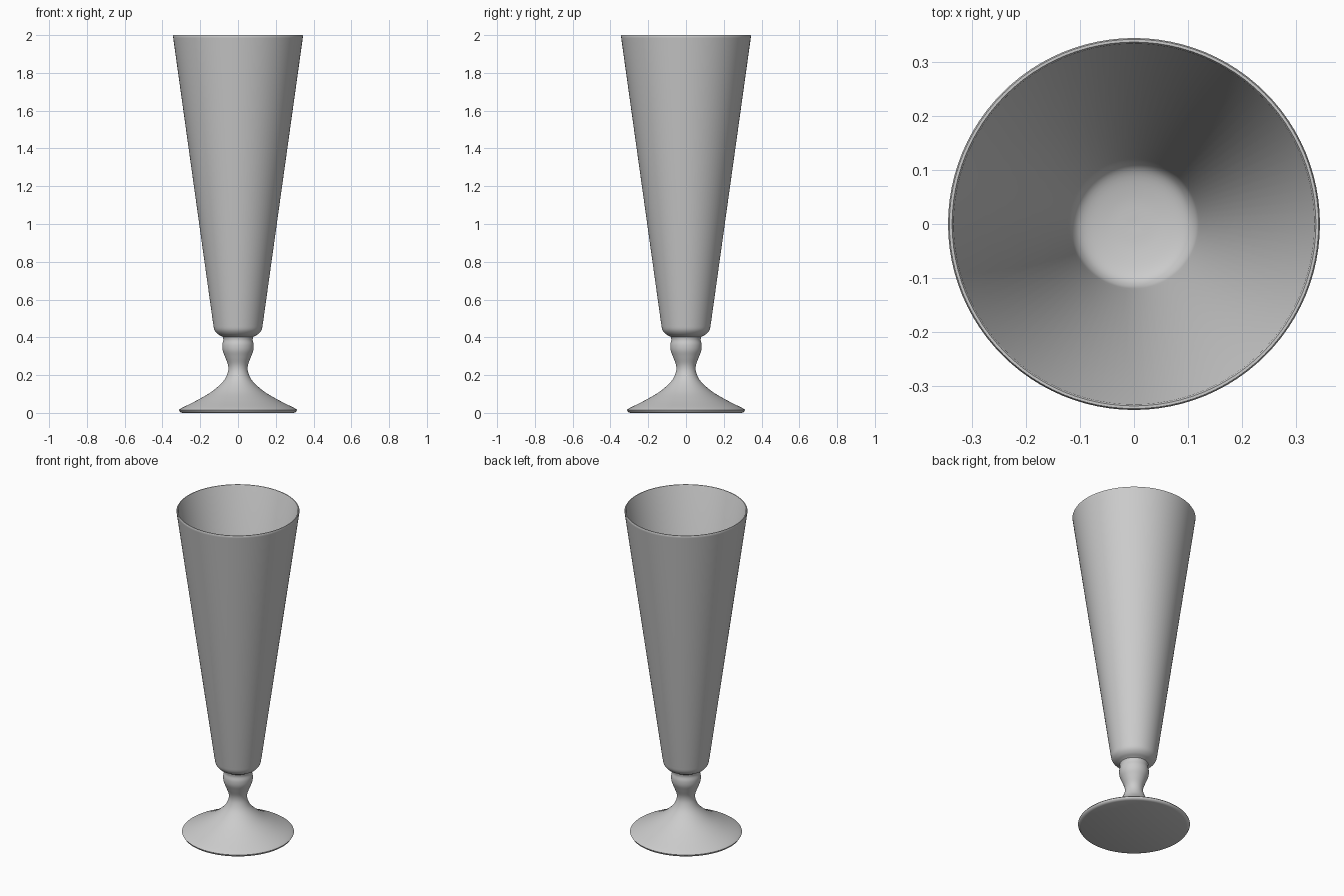
import bpy, bmesh, math
from mathutils import Vector

if "Cube" in bpy.data.objects:
    bpy.data.objects.remove(bpy.data.objects["Cube"])

SIDES = 96


def smooth_path(pts, steps=5):
    """Catmull-Rom curve through (radius, height) points."""
    p = [Vector(q) for q in pts]
    p = [2 * p[0] - p[1]] + p + [2 * p[-1] - p[-2]]
    out = []
    for i in range(1, len(p) - 2):
        a, b, c, d = p[i - 1:i + 3]
        for k in range(steps):
            t = k / steps
            out.append(0.5 * (2 * b + (c - a) * t + (2 * a - 5 * b + 4 * c - d) * t * t
                              + (3 * b - a - 3 * c + d) * t ** 3))
    return out + [p[-2]]


def lathe(name, profile):
    bm = bmesh.new()
    verts = [bm.verts.new((max(r, 0), 0, z)) for r, z in profile]
    edges = [bm.edges.new(e) for e in zip(verts, verts[1:])]
    bmesh.ops.spin(bm, geom=verts + edges, cent=(0, 0, 0), axis=(0, 0, 1),
                   angle=math.tau, steps=SIDES, use_duplicate=False)
    bmesh.ops.remove_doubles(bm, verts=bm.verts, dist=1e-5)
    bmesh.ops.recalc_face_normals(bm, faces=bm.faces)
    mesh = bpy.data.meshes.new(name)
    bm.to_mesh(mesh)
    bm.free()
    obj = bpy.data.objects.new(name, mesh)
    bpy.context.collection.objects.link(obj)
    bpy.ops.object.select_all(action='DESELECT')
    obj.select_set(True)
    bpy.context.view_layer.objects.active = obj
    bpy.ops.object.shade_smooth_by_angle(angle=math.radians(40))


# Foot underside and rounded foot edge
foot = [(0, 0), (0.295, 0), (0.306, 0.004)]
# Foot slope, narrow waist, bead and neck
stem = smooth_path([(0.311, 0.012), (0.305, 0.022), (0.22, 0.065), (0.14, 0.112),
                    (0.08, 0.165), (0.055, 0.21), (0.052, 0.25), (0.068, 0.295),
                    (0.081, 0.33), (0.083, 0.36), (0.078, 0.385), (0.080, 0.402)])
# Rounded bowl bottom outside, then the straight flared wall
outer = smooth_path([(0.085, 0.405), (0.108, 0.418), (0.125, 0.440), (0.132, 0.475)])
# Rim, then the inner wall and rounded inner floor
rim = [(0.343, 1.985), (0.3445, 1.995), (0.342, 2.0), (0.337, 2.0), (0.334, 1.995)]
inner = smooth_path([(0.123, 0.485), (0.115, 0.452), (0.095, 0.431), (0.05, 0.42), (0, 0.417)])

lathe("flute_glass", foot + [tuple(v) for v in stem + outer] + rim + [tuple(v) for v in inner])
